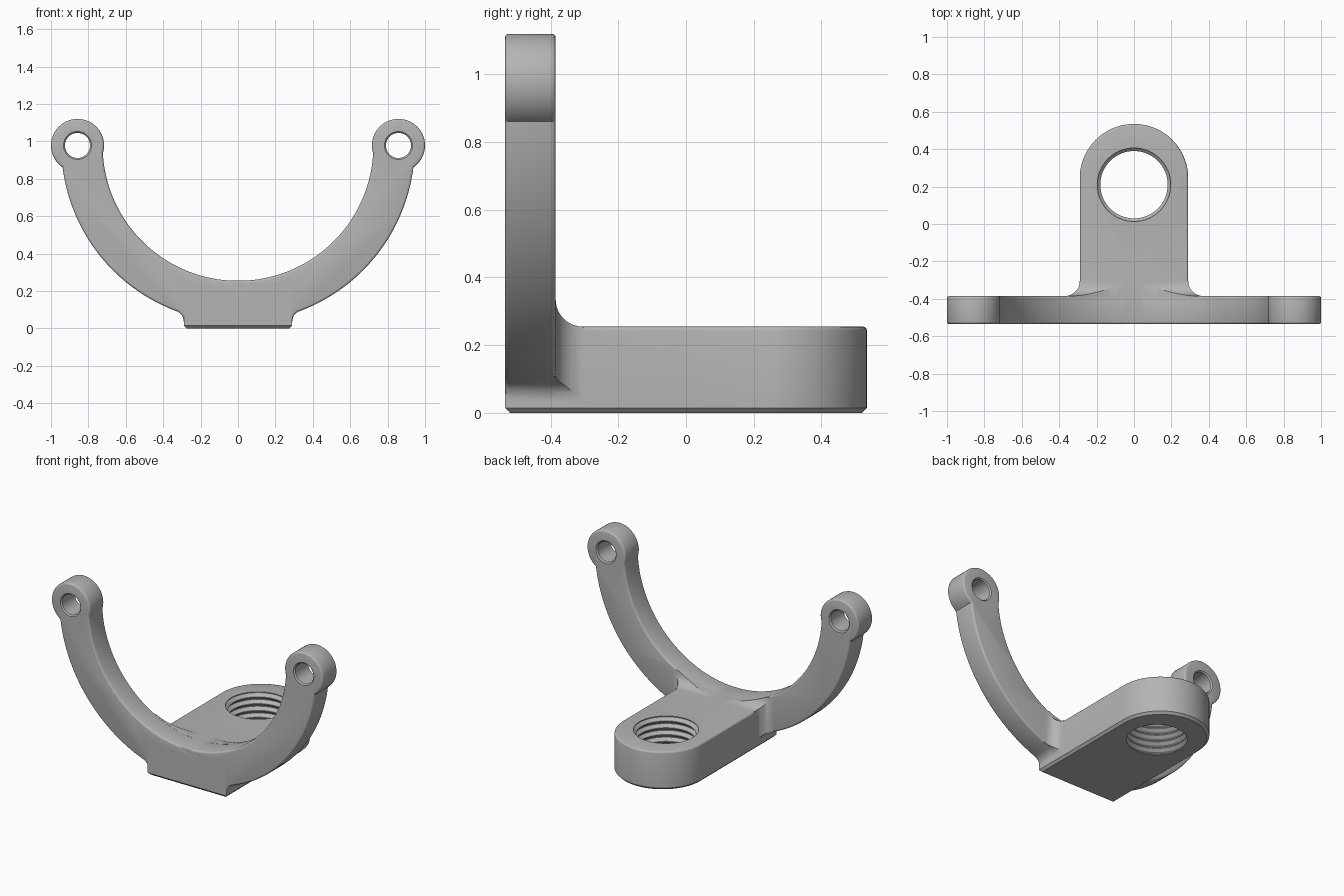
import bpy
import bmesh
from math import pi, cos, sin, sqrt, atan2, radians
from mathutils import Vector

cube = bpy.data.objects.get("Cube")
if cube:
    bpy.data.objects.remove(cube, do_unlink=True)

gray = bpy.data.materials.new("plain gray")
gray.use_nodes = True
gray.diffuse_color = (0.46, 0.46, 0.46, 1)
gray.node_tree.nodes["Principled BSDF"].inputs["Base Color"].default_value = gray.diffuse_color

# Main sizes
FRONT, PLATE_BACK, END = -0.535, -0.385, 0.535
HALF, TOP, CHAMFER = 0.29, 0.255, 0.015
RING_Z, INNER, OUTER = 0.978, 0.724, 0.945
LUG_X, LUG_R, PIN_R = 0.858, 0.142, 0.067
HOLE_Y, HOLE_R = 0.21, 0.18
EDGE = 0.012


def arc(cx, cy, r, a, b, n):
    return [(cx + r * cos(a + (b - a) * i / n), cy + r * sin(a + (b - a) * i / n))
            for i in range(n + 1)]


def loft(name, rings, bevels=()):
    """Closed skin through rings; bevels = (first or last cap, width, segments)."""
    bm = bmesh.new()
    rows = [[bm.verts.new(p) for p in ring] for ring in rings]
    n = len(rows[0])
    for low, high in zip(rows, rows[1:]):
        for i in range(n):
            j = (i + 1) % n
            bm.faces.new((low[i], low[j], high[j], high[i]))
    caps = [bm.faces.new(rows[0][::-1]), bm.faces.new(rows[-1])]
    bmesh.ops.recalc_face_normals(bm, faces=bm.faces[:])
    rims = [list(cap.edges) for cap in caps]
    for cap, width, segments in bevels:
        bmesh.ops.bevel(bm, geom=rims[cap], offset=width, offset_type='OFFSET',
                        segments=segments, profile=0.5, affect='EDGES',
                        clamp_overlap=False)
    mesh = bpy.data.meshes.new(name)
    bm.to_mesh(mesh)
    bm.free()
    mesh.materials.append(gray)
    obj = bpy.data.objects.new(name, mesh)
    bpy.context.collection.objects.link(obj)
    return obj


def prism_y(name, outline, y0, y1, bevels=()):
    return loft(name, [[(u, y, v) for u, v in outline] for y in (y0, y1)], bevels)


def combine(target, tool, operation):
    mod = target.modifiers.new(operation.lower(), 'BOOLEAN')
    mod.operation = operation
    mod.solver = 'EXACT'
    mod.object = tool
    bpy.context.view_layer.objects.active = target
    bpy.ops.object.modifier_apply(modifier=mod.name)
    bpy.data.objects.remove(tool, do_unlink=True)


# Half-ring outline with a flared foot
flare = 0.06
flare_x = HALF + flare
flare_z = RING_Z - sqrt((OUTER + flare) ** 2 - flare_x ** 2)
turn = atan2(flare_z - RING_Z, flare_x)
right = arc(0, RING_Z, OUTER, 0, turn, 36)
right += arc(flare_x, flare_z, flare, turn + pi, pi, 8)[1:]
right.append((HALF, CHAMFER))
left = [(-x, z) for x, z in reversed(right)]
outline = right + left + arc(0, RING_Z, INNER, -pi, 0, 80)

bracket = prism_y("yoke_bracket", outline, FRONT, PLATE_BACK,
                  [(0, EDGE, 3), (1, EDGE, 3)])

# Round-ended base tongue with a chamfered underside
plan = [(-HALF, FRONT), (HALF, FRONT)] + arc(0, END - HALF, HALF, 0, pi, 48)
tongue = loft("base_tongue", [[(x, y, z) for x, y in plan] for z in (0, TOP)],
              [(0, CHAMFER, 1), (1, EDGE, 3)])
combine(bracket, tongue, 'UNION')

# Concave blend where the tongue meets the ring, trimmed to the ring outline
blend = 0.08
steps = [(-0.01, blend)]
for i in range(11):
    a = i / 10 * pi / 2
    steps.append((blend * (1 - cos(a)), blend * (1 - sin(a))))
steps.append((blend + 0.005, -0.01))
sections = []
for t, grow in steps:
    w, h, y = HALF + grow, TOP + grow, PLATE_BACK + t
    sections.append([(-w, y, 0.005), (w, y, 0.005), (w, y, h), (-w, y, h)])
root = loft("root_blend", sections)
combine(root, prism_y("blend_trim", outline, -0.45, -0.25), 'INTERSECT')
combine(bracket, root, 'UNION')

# Pivot lugs on the ring ends, each with a pin hole
for side in (-1, 1):
    lug = prism_y("pivot_lug", arc(side * LUG_X, RING_Z, LUG_R, 0, 2 * pi, 64)[:-1],
                  FRONT, PLATE_BACK, [(0, EDGE, 3), (1, EDGE, 3)])
    combine(bracket, lug, 'UNION')
    rings = []
    for y, r in ((FRONT - 0.01, PIN_R + 0.018), (FRONT + 0.008, PIN_R),
                 (PLATE_BACK - 0.008, PIN_R), (PLATE_BACK + 0.01, PIN_R + 0.018)):
        rings.append([(x, y, z) for x, z in
                      arc(side * LUG_X, RING_Z, r, 0, 2 * pi, 40)[:-1]])
    combine(bracket, loft("pin_cutter", rings), 'DIFFERENCE')

# Threaded hole through the tongue
pitch, depth = 0.045, 0.02
profile = [(-0.02, HOLE_R)]
for k in range(6):
    base = 0.004 + k * pitch
    profile += [(base, HOLE_R), (base + pitch * 0.4, HOLE_R + depth),
                (base + pitch * 0.5, HOLE_R + depth), (base + pitch * 0.9, HOLE_R)]
profile.append((TOP + 0.03, HOLE_R))
rings = [[(x, y, z) for x, y in arc(0, HOLE_Y, r, 0, 2 * pi, 64)[:-1]]
         for z, r in profile]
combine(bracket, loft("thread_cutter", rings), 'DIFFERENCE')

# Smooth curves, crisp edges
bpy.ops.object.select_all(action='DESELECT')
bracket.select_set(True)
bpy.context.view_layer.objects.active = bracket
bpy.ops.object.shade_smooth_by_angle(angle=radians(32))
